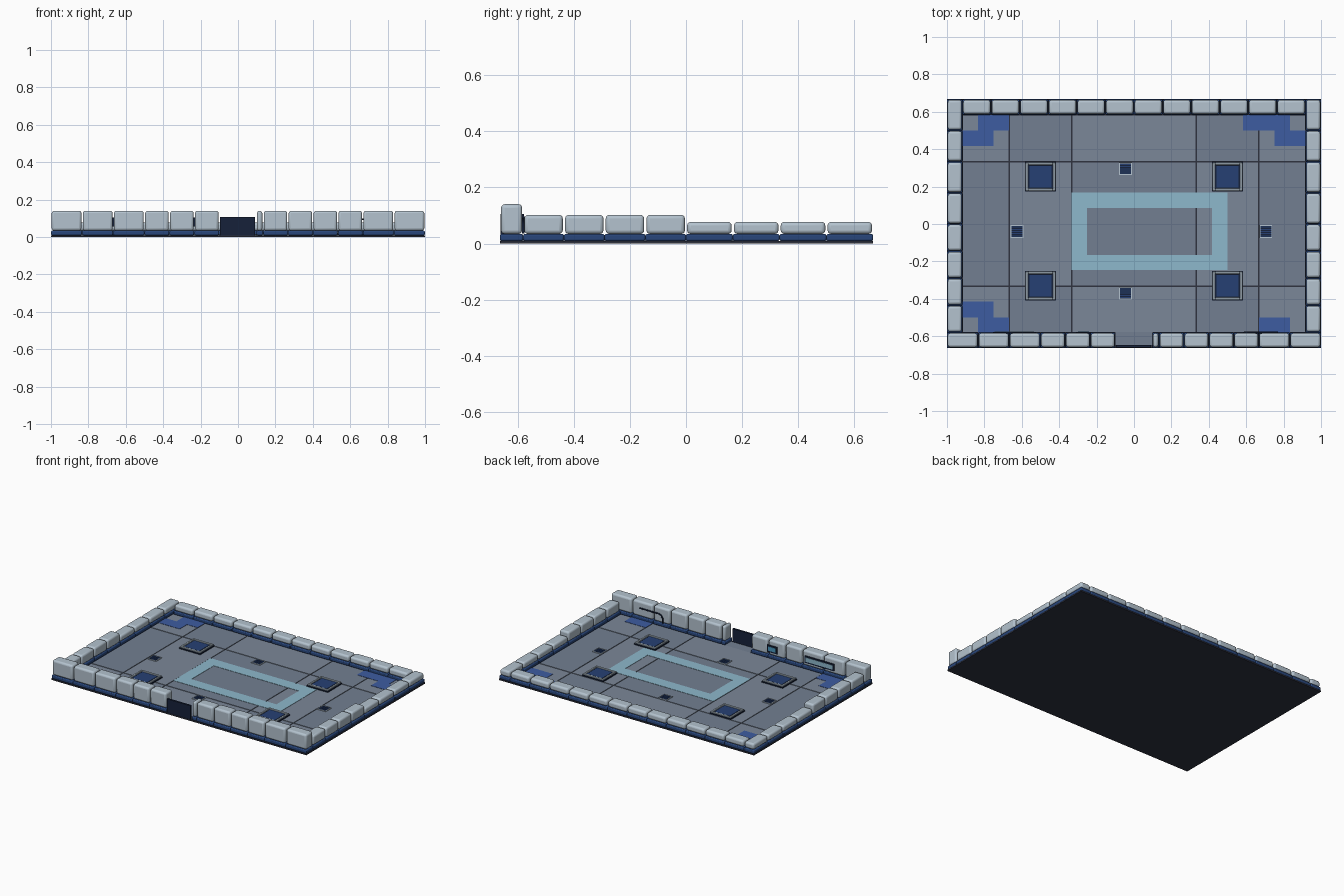
import bpy, bmesh
from math import pi
from mathutils import Matrix, Vector

if "Cube" in bpy.data.objects:
    bpy.data.objects.remove(bpy.data.objects["Cube"])


def material(name, r, g, b):
    m = bpy.data.materials.new(name)
    m.diffuse_color = [(c / 255) ** 2.2 for c in (r, g, b)] + [1]
    m.use_nodes = True
    m.node_tree.nodes["Principled BSDF"].inputs["Base Color"].default_value = m.diffuse_color
    return m


STONE = material("pale_stone", 178, 193, 205)
BLUE = material("plinth_blue", 45, 72, 122)
NAVY = material("navy", 42, 66, 115)
DARK = material("dark", 28, 38, 60)
UNDER = material("underside", 50, 53, 65)
TILE_A = material("tile", 122, 134, 151)
TILE_B = material("tile_shaded", 114, 126, 144)
CYAN = material("cyan_marking", 140, 183, 203)
PATCH = material("blue_patch", 64, 93, 160)
SCREEN = material("screen_glow", 75, 150, 190)


def boxes(name, spans, mat, bevel=0.0, segments=3):
    """One object made of boxes given as (x0, x1, y0, y1, z0, z1)."""
    bm = bmesh.new()
    for x0, x1, y0, y1, z0, z1 in spans:
        centre = Vector(((x0 + x1) / 2, (y0 + y1) / 2, (z0 + z1) / 2))
        size = Matrix.Diagonal((x1 - x0, y1 - y0, z1 - z0, 1))
        bmesh.ops.create_cube(bm, size=1, matrix=Matrix.Translation(centre) @ size)
    me = bpy.data.meshes.new(name)
    bm.to_mesh(me)
    bm.free()
    ob = bpy.data.objects.new(name, me)
    bpy.context.collection.objects.link(ob)
    me.materials.append(mat)
    if bevel:
        mod = ob.modifiers.new("bevel", 'BEVEL')
        mod.width, mod.segments = bevel, segments
        bpy.ops.object.select_all(action='DESELECT')
        ob.select_set(True)
        bpy.context.view_layer.objects.active = ob
        bpy.ops.object.shade_smooth_by_angle(angle=pi / 5)
    return ob


def split(a, b, n):
    step = (b - a) / n
    return [(a + i * step, a + (i + 1) * step) for i in range(n)]


def frame(cx, cy, hx, hy, w, z0, z1):
    """Four bars around a rectangle."""
    return [(cx - hx, cx - hx + w, cy - hy, cy + hy, z0, z1),
            (cx + hx - w, cx + hx, cy - hy, cy + hy, z0, z1),
            (cx - hx + w, cx + hx - w, cy - hy, cy - hy + w, z0, z1),
            (cx - hx + w, cx + hx - w, cy + hy - w, cy + hy, z0, z1)]


X, Y0, Y1, T = 1.0, -0.663, 0.667, 0.083
YI0, YI1 = Y0 + T, Y1 - T
FLOOR = 0.013

# Base slab and floor tiles
boxes("base_slab", [(-X, X, Y0, Y1, 0, 0.009)], UNDER)
g = 0.003
tiles = ([], [])
xs = [-0.917, -0.667, -0.333, 0.333, 0.667, 0.917]
ys = [YI0, -0.333, 0.333, YI1]
for i in range(5):
    for j in range(3):
        tiles[(i + j) % 2].append((xs[i] + g, xs[i + 1] - g, ys[j] + g, ys[j + 1] - g, 0.008, FLOOR))
boxes("floor_tiles_light", tiles[0], TILE_A)
boxes("floor_tiles_shaded", tiles[1], TILE_B)

# Wall runs: (x0, x1, y0, y1, height)
front = [(a, b, Y0, YI0, 0.14) for a, b in
         split(-X, -0.5, 3) + split(-0.5, -0.1, 3) + [(0.098, 0.134)]
         + split(0.134, 0.667, 4) + split(0.667, X, 2)]
back = [(a, b, YI1, Y1, 0.077) for a, b in split(-X + T, X - T, 12)]
sides = []
for x0, x1 in ((-X, -X + T), (X - T, X)):
    sides += [(x0, x1, a, b, 0.102) for a, b in split(YI0, 0, 4)]
    sides += [(x0, x1, a, b, 0.077) for a, b in split(0, Y1, 4)]
gap = 0.004
for label, run in (("front", front), ("back", back), ("side", sides)):
    boxes(label + "_wall_blocks", [(a + gap, b - gap, c + gap, d - gap, 0.034, h)
                                   for a, b, c, d, h in run], STONE, 0.013)
    boxes(label + "_wall_plinth", [(a + 0.001, b - 0.001, c, d, 0.009, 0.034)
                                   for a, b, c, d, h in run], BLUE, 0.006, 2)

# Door panel and sill in the front opening
boxes("door_panel", [(-0.095, 0.09, Y0 + 0.002, Y0 + 0.016, 0.008, 0.106)], DARK)
boxes("door_sill", [(-0.1, 0.1, Y0 + 0.016, YI0 + g, 0.008, FLOOR)], TILE_B)

# Cyan rectangle painted on the floor
M = FLOOR + 0.002
boxes("floor_marking", [(-0.333, -0.25, -0.165, 0.168, FLOOR, M),
                        (0.417, 0.5, -0.165, 0.168, FLOOR, M),
                        (-0.25, 0.417, 0.085, 0.168, FLOOR, M),
                        (-0.333, 0.5, -0.247, -0.165, FLOOR, M)], CYAN)

# Blue corner patches
patches = [(-0.833, -0.667, 0.5, YI1), (-0.917, -0.75, 0.418, 0.5),
           (0.583, 0.833, 0.5, YI1), (0.75, 0.917, 0.418, 0.5),
           (-0.917, -0.75, -0.5, -0.415), (-0.833, -0.667, YI0, -0.5),
           (0.667, 0.833, YI0, -0.5)]
boxes("corner_patches", [p + (FLOOR, M) for p in patches], PATCH)

# Four framed floor pads
pads = [(x, y) for x in (-0.5, 0.5) for y in (0.253, -0.33)]
rims, inner, outer = [], [], []
for x, y in pads:
    outer.append((x - 0.083, x + 0.083, y - 0.08, y + 0.08, FLOOR, 0.02))
    rims += frame(x, y, 0.079, 0.076, 0.013, 0.02, 0.03)
    inner.append((x - 0.06, x + 0.06, y - 0.057, y + 0.057, 0.02, 0.026))
boxes("pad_bases", outer, DARK)
boxes("pad_rims", rims, STONE, 0.002, 1)
boxes("pad_plates", inner, NAVY)

# Four small floor vents with slats
rims, wells, slats = [], [], []
for x, y in [(-0.625, -0.04), (0.705, -0.04), (-0.045, 0.295), (-0.045, -0.37)]:
    rims += frame(x, y, 0.034, 0.034, 0.005, FLOOR, 0.018)
    wells.append((x - 0.029, x + 0.029, y - 0.029, y + 0.029, FLOOR, 0.0145))
    slats += [(x - 0.029, x + 0.029, a + 0.003, b - 0.003, 0.0145, 0.017)
              for a, b in split(y - 0.029, y + 0.029, 5)]
boxes("vent_rims", rims, STONE)
boxes("vent_wells", wells, DARK)
boxes("vent_slats", slats, NAVY)

# Screens on the inner face of the front wall
YS = YI0 - gap
for name, x, w, z0, z1 in (("small_screen", -0.27, 0.04, 0.055, 0.105),
                           ("wide_screen", -0.64, 0.115, 0.055, 0.105)):
    boxes(name + "_casing", [(x - w, x + w, YS - 0.002, YS + 0.006, z0, z1)], DARK)
    boxes(name + "_glass", [(x - w + 0.01, x + w - 0.01, YS + 0.006, YS + 0.008,
                             z0 + 0.01, z1 - 0.01)], SCREEN if w < 0.1 else CYAN)

# Bent pipe on the inner face of the front wall
cu = bpy.data.curves.new("wall_pipe", 'CURVE')
cu.dimensions = '3D'
cu.bevel_depth, cu.bevel_resolution, cu.use_fill_caps = 0.005, 2, True
sp = cu.splines.new('POLY')
path = [(0.77, 0.095), (0.62, 0.095), (0.6, 0.088), (0.59, 0.07), (0.59, 0.035)]
sp.points.add(len(path) - 1)
for p, (x, z) in zip(sp.points, path):
    p.co = (x, YS + 0.004, z, 1)
cu.materials.append(DARK)
bpy.context.collection.objects.link(bpy.data.objects.new("wall_pipe", cu))
